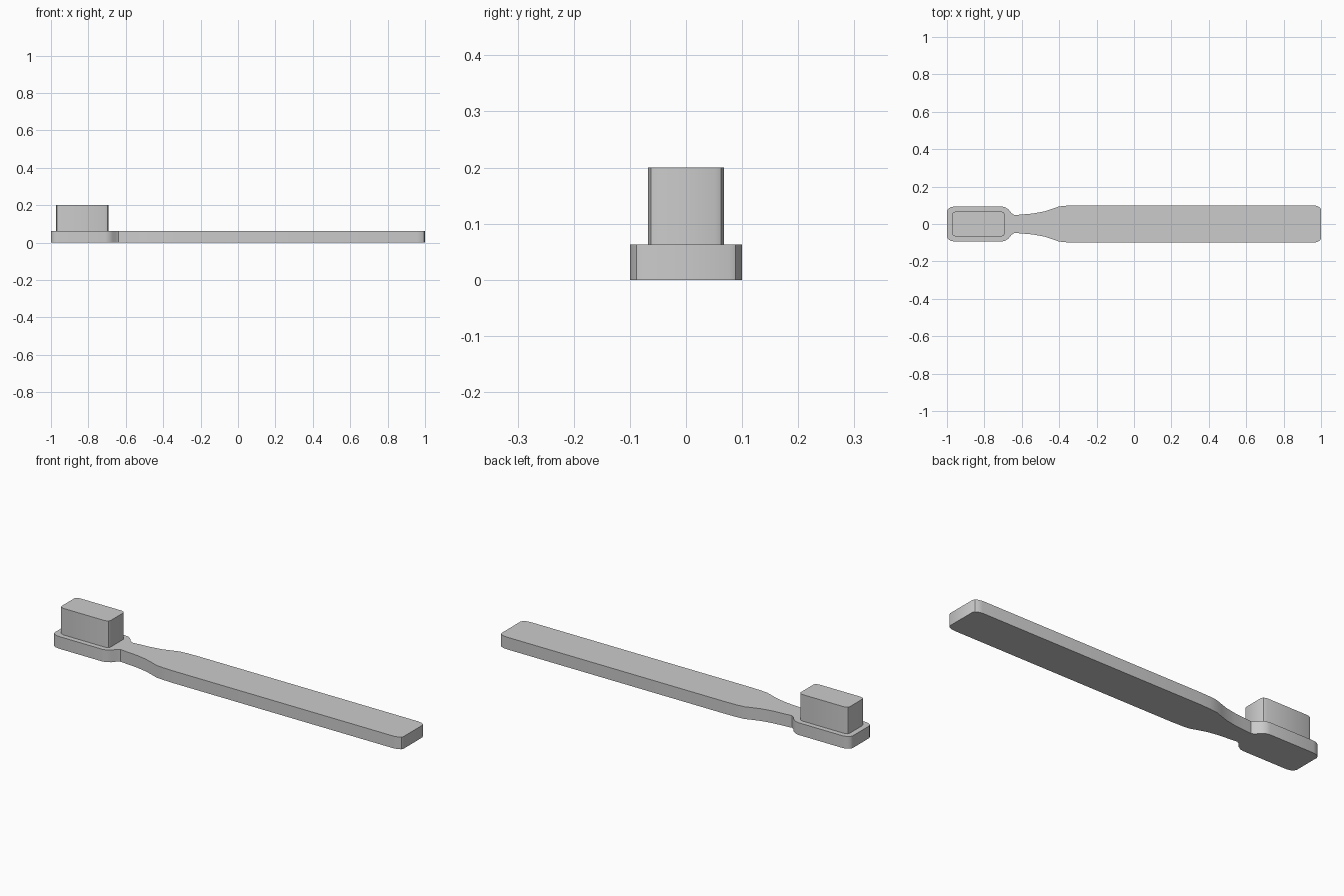
import bpy, bmesh, math

if "Cube" in bpy.data.objects:
    bpy.data.objects.remove(bpy.data.objects["Cube"])

grey = bpy.data.materials.new("light_grey")
grey.diffuse_color = (0.6, 0.6, 0.6, 1)
grey.use_nodes = True
grey.node_tree.nodes["Principled BSDF"].inputs["Base Color"].default_value = grey.diffuse_color


def prism(name, outline, z0, z1):
    """Extrude a closed outline from z0 to z1."""
    bm = bmesh.new()
    base = bm.faces.new([bm.verts.new((x, y, z0)) for x, y in outline])
    top = bmesh.ops.extrude_face_region(bm, geom=[base])["geom"]
    for v in top:
        if isinstance(v, bmesh.types.BMVert):
            v.co.z = z1
    bmesh.ops.recalc_face_normals(bm, faces=bm.faces)
    me = bpy.data.meshes.new(name)
    bm.to_mesh(me)
    bm.free()
    me.materials.append(grey)
    ob = bpy.data.objects.new(name, me)
    bpy.context.collection.objects.link(ob)
    bpy.ops.object.select_all(action='DESELECT')
    ob.select_set(True)
    bpy.context.view_layer.objects.active = ob
    bpy.ops.object.shade_smooth_by_angle(angle=math.radians(35))
    return ob


def mirrored(half):
    """Close a half outline by mirroring it across the x axis."""
    return half + [(x, -y) for x, y in reversed(half)]


# Handle with head and narrow neck
body = [(-1, 0.068), (-0.995, 0.08), (-0.98, 0.09), (-0.96, 0.094),
        (-0.71, 0.094), (-0.69, 0.09), (-0.67, 0.077), (-0.655, 0.058),
        (-0.638, 0.047), (-0.60, 0.051), (-0.54, 0.056), (-0.48, 0.067),
        (-0.44, 0.080), (-0.40, 0.094), (-0.36, 0.098), (-0.30, 0.1),
        (0.96, 0.1), (0.98, 0.096), (0.995, 0.088), (1, 0.078)]
prism("handle_and_head", mirrored(body), 0, 0.063)

# Bristle block
bristles = [(-0.972, 0.052), (-0.968, 0.062), (-0.95, 0.068),
            (-0.713, 0.068), (-0.697, 0.062), (-0.692, 0.052)]
prism("bristles", mirrored(bristles), 0.06, 0.2)
